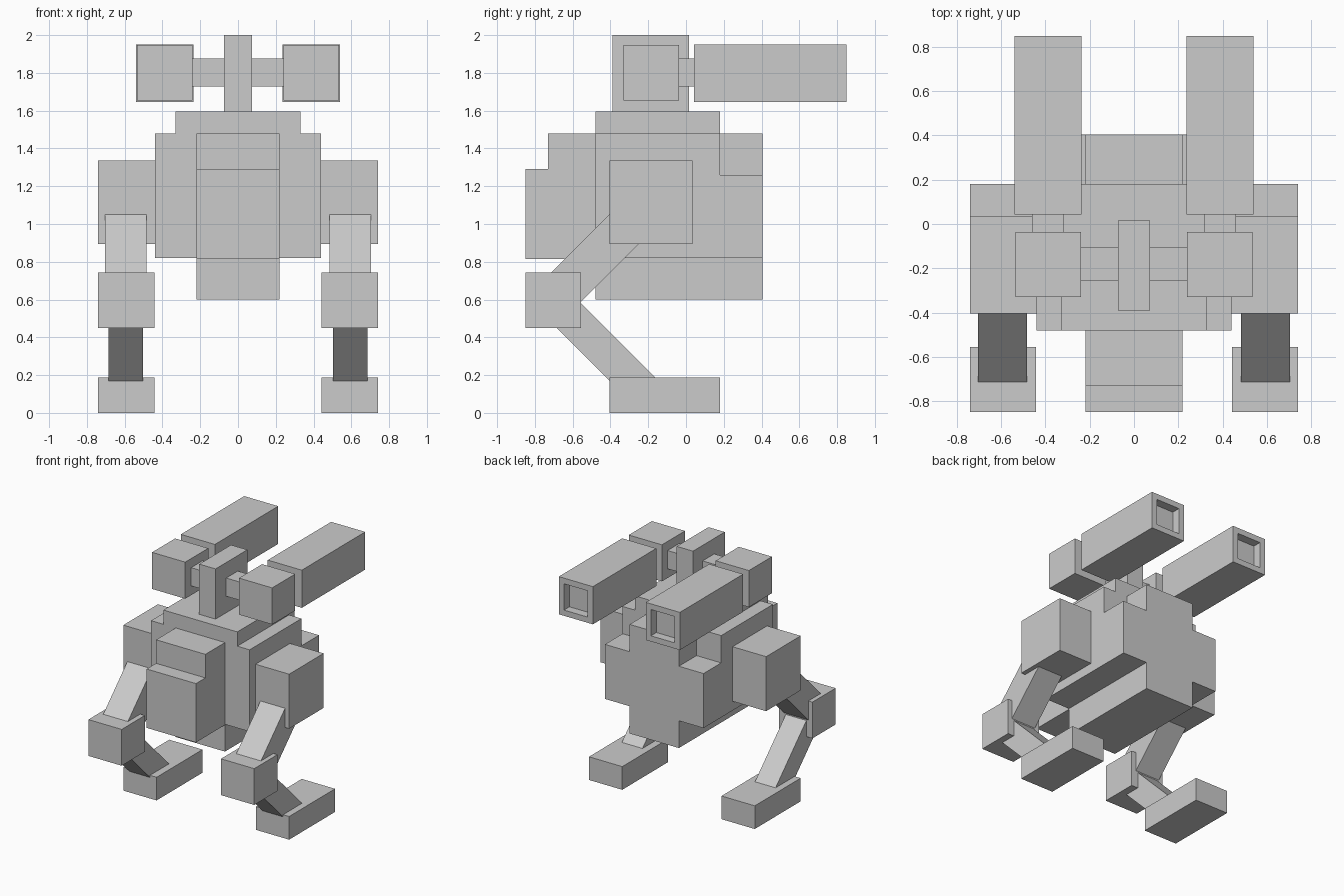
import bpy, bmesh, math
from mathutils import Matrix, Vector

if "Cube" in bpy.data.objects:
    bpy.data.objects.remove(bpy.data.objects["Cube"])

grey = bpy.data.materials.new("light_grey")
grey.diffuse_color = (0.6, 0.6, 0.6, 1)
grey.use_nodes = True
grey.node_tree.nodes["Principled BSDF"].inputs["Base Color"].default_value = grey.diffuse_color


def finish(name, bm, mirrored=False):
    bmesh.ops.recalc_face_normals(bm, faces=bm.faces)
    mesh = bpy.data.meshes.new(name)
    bm.to_mesh(mesh)
    bm.free()
    mesh.materials.append(grey)
    obj = bpy.data.objects.new(name, mesh)
    bpy.context.collection.objects.link(obj)
    if mirrored:
        mod = obj.modifiers.new("mirror", 'MIRROR')
        mod.use_mirror_merge = False
    return obj


def add_cube(matrix):
    bm = bmesh.new()
    bmesh.ops.create_cube(bm, size=1, matrix=matrix)
    return bm


def box(name, x, y, z, mirrored=False):
    """Box from (min, max) ranges."""
    mid = Vector([(a + b) / 2 for a, b in (x, y, z)])
    size = Vector([b - a for a, b in (x, y, z)])
    return finish(name, add_cube(Matrix.Translation(mid) @ Matrix.Diagonal(size.to_4d())), mirrored)


def strut(name, x, start, end, thick):
    """Square bar between two (y, z) points, mirrored to both sides."""
    a, b = Vector((x, *start)), Vector((x, *end))
    d = b - a
    turn = Matrix.Rotation(math.atan2(-d.y, d.z), 4, 'X')
    scale = Matrix.Diagonal((thick, thick, d.length, 1))
    return finish(name, add_cube(Matrix.Translation((a + b) / 2) @ turn @ scale), True)


def prism(name, outline, axis, lo, hi):
    """Extrude a 2D outline along x or y."""
    bm = bmesh.new()
    place = (lambda p, t: (t, *p)) if axis == 'x' else (lambda p, t: (p[0], t, p[1]))
    face = bm.faces.new([bm.verts.new(place(p, lo)) for p in outline])
    ext = bmesh.ops.extrude_face_region(bm, geom=[face])
    move = Vector(place((0, 0), hi - lo))
    bmesh.ops.translate(bm, vec=move, verts=[v for v in ext["geom"] if isinstance(v, bmesh.types.BMVert)])
    return finish(name, bm)


def symmetric(half):
    return half + [(-x, z) for x, z in reversed(half)]


# Hull: stepped front section and notched rear section
prism("hull_front", symmetric([(0.22, 0.6), (0.22, 0.82), (0.44, 0.82), (0.44, 1.48),
                               (0.33, 1.48), (0.33, 1.595)]), 'y', -0.48, 0.18)
prism("hull_rear", symmetric([(0.22, 0.6), (0.22, 0.82), (0.44, 0.82), (0.44, 1.26),
                              (0.22, 1.26), (0.22, 1.48)]), 'y', 0.18, 0.405)

# Cockpit pod with a stepped top
prism("cockpit", [(-0.48, 0.815), (-0.85, 0.815), (-0.85, 1.29), (-0.73, 1.29),
                  (-0.73, 1.48), (-0.48, 1.48)], 'x', -0.22, 0.22)

# Legs
box("hip", (0.44, 0.74), (-0.405, 0.035), (0.895, 1.335), True)
strut("upper_leg", 0.594, (-0.19, 1.11), (-0.70, 0.60), 0.22)
box("knee", (0.443, 0.74), (-0.85, -0.555), (0.45, 0.743), True)
strut("lower_leg", 0.594, (-0.70, 0.595), (-0.20, 0.095), 0.184)
box("foot", (0.443, 0.74), (-0.405, 0.18), (0, 0.187), True)

# Weapon mount
box("mast", (-0.073, 0.073), (-0.39, 0.015), (1.595, 2.0))
box("crossbar", (0.073, 0.24), (-0.255, -0.107), (1.728, 1.875), True)
box("gun_breech", (0.24, 0.536), (-0.33, -0.036), (1.653, 1.948), True)
box("gun_neck", (0.315, 0.461), (-0.036, 0.042), (1.728, 1.875), True)

# Gun barrels with a recessed square muzzle in the end face
cx, cz, w = 0.388, 1.798, 0.304
bm = add_cube(Matrix.Translation((cx, 0.446, cz)) @ Matrix.Diagonal((w, 0.808, w, 1)))
end = max(bm.faces, key=lambda f: f.calc_center_median().y)
bmesh.ops.inset_individual(bm, faces=[end], thickness=0.065)
hole = bmesh.ops.extrude_face_region(bm, geom=[end])
bmesh.ops.translate(bm, vec=(0, -0.07, 0),
                    verts=[v for v in hole["geom"] if isinstance(v, bmesh.types.BMVert)])
if end.is_valid:
    bmesh.ops.delete(bm, geom=[end], context='FACES_ONLY')
finish("gun_barrel", bm, True)
